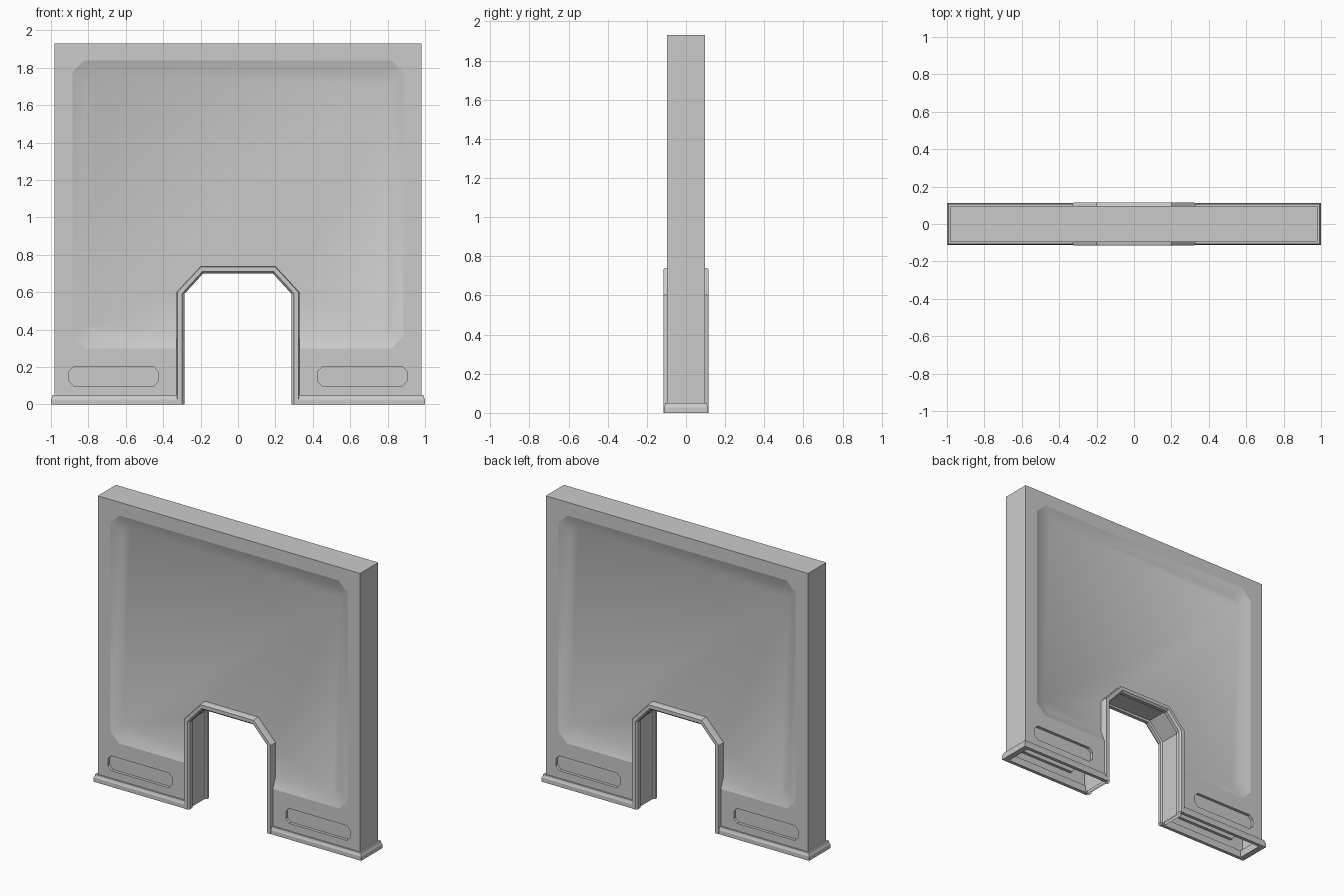
import bpy, bmesh, math

if "Cube" in bpy.data.objects:
    bpy.data.objects.remove(bpy.data.objects["Cube"])

HALF_Y = 0.097   # half thickness of the wall


def loft(name, loops, wrap=False, caps=True, angle=30):
    """Join equal-length closed or open point loops with quads."""
    bm = bmesh.new()
    rows = [[bm.verts.new(p) for p in loop] for loop in loops]
    n = len(rows[0])
    pairs = list(zip(rows, rows[1:])) + ([(rows[-1], rows[0])] if wrap else [])
    for a, b in pairs:
        for i in range(n - 1 if wrap else n):
            j = (i + 1) % n
            bm.faces.new((a[i], a[j], b[j], b[i]))
    if caps:
        bm.faces.new(rows[0])
        bm.faces.new(rows[-1])
    bmesh.ops.recalc_face_normals(bm, faces=bm.faces)
    mesh = bpy.data.meshes.new(name)
    bm.to_mesh(mesh)
    bm.free()
    ob = bpy.data.objects.new(name, mesh)
    bpy.context.collection.objects.link(ob)
    activate(ob)
    bpy.ops.object.shade_smooth_by_angle(angle=math.radians(angle))
    return ob


def activate(ob):
    bpy.ops.object.select_all(action='DESELECT')
    ob.select_set(True)
    bpy.context.view_layer.objects.active = ob


def octagon(x0, x1, z0, z1, c, y):
    """Rectangle with cut corners at depth y."""
    return [(x, y, z) for x, z in (
        (x0 + c, z0), (x1 - c, z0), (x1, z0 + c), (x1, z1 - c),
        (x1 - c, z1), (x0 + c, z1), (x0, z1 - c), (x0, z0 + c))]


def arch(t, y):
    """Doorway outline: t = 0 is the opening, t = 1 the outside of the trim."""
    w, zs = 0.287 + 0.041 * t, 0.59 + 0.012 * t
    wt, zt = 0.187 + 0.013 * t, 0.70 + 0.04 * t
    return [(-w, y, 0), (-w, y, zs), (-wt, y, zt), (wt, y, zt), (w, y, zs), (w, y, 0)]


# Wall slab with the doorway cut out of its outline
def wall_outline(y):
    return [(-0.98, y, 0)] + arch(0.5, y) + [(0.98, y, 0), (0.98, y, 1.93), (-0.98, y, 1.93)]


wall = loft("wall", [wall_outline(-HALF_Y), wall_outline(HALF_Y)])

# Recessed panel and lower slots on both faces
cutters = []
for s in (-1, 1):
    outer = (-0.885, 0.885, 0.30, 1.84, 0.065)
    inner = (-0.815, 0.815, 0.37, 1.77, 0.06)
    cutters.append(loft("panel_cutter", [
        octagon(*outer, s * 0.2), octagon(*outer, s * HALF_Y),
        octagon(*inner, s * (HALF_Y - 0.03))]))
    for x0, x1 in ((-0.905, -0.425), (0.425, 0.905)):
        cutters.append(loft("slot_cutter", [
            octagon(x0, x1, 0.10, 0.20, 0.025, s * 0.2),
            octagon(x0, x1, 0.10, 0.20, 0.025, s * (HALF_Y - 0.02))]))

activate(wall)
for c in cutters:
    c.hide_render = True
    mod = wall.modifiers.new("cut", 'BOOLEAN')
    mod.operation, mod.solver, mod.object = 'DIFFERENCE', 'EXACT', c
    # booleans run before the smoothing set-up
    wall.modifiers.move(len(wall.modifiers) - 1, 0)
    bpy.ops.object.modifier_apply(modifier=mod.name)
for c in cutters:
    bpy.data.objects.remove(c)

# The underside is open
bm = bmesh.new()
bm.from_mesh(wall.data)
under = [f for f in bm.faces if all(v.co.z < 1e-4 for v in f.verts)]
bmesh.ops.delete(bm, geom=under, context='FACES')
bm.to_mesh(wall.data)
bm.free()
activate(wall)
bpy.ops.object.shade_smooth_by_angle(angle=math.radians(35))

# Door trim: moulded section swept round the arch
half = [(1, 0.06), (1, 0.106), (0.88, 0.115), (0.28, 0.115),
        (0, 0.102), (0, 0.078), (0.28, 0.072)]
section = [(t, -y) for t, y in half] + [(t, y) for t, y in reversed(half)]
loft("door_trim", [arch(t, y) for t, y in section], wrap=True, caps=False)

# Skirting round the outside of each foot
skirt = [(0.96, 0.09, 0), (1.0, 0.113, 0), (1.0, 0.113, 0.028), (0.996, 0.109, 0.034),
         (0.992, 0.107, 0.05), (0.96, 0.09, 0.05)]
for s, side in ((-1, "left"), (1, "right")):
    loft(side + "_skirting", [
        [(s * 0.31, -y, z), (s * x, -y, z), (s * x, y, z), (s * 0.31, y, z)]
        for x, y, z in skirt], wrap=True, caps=False)
